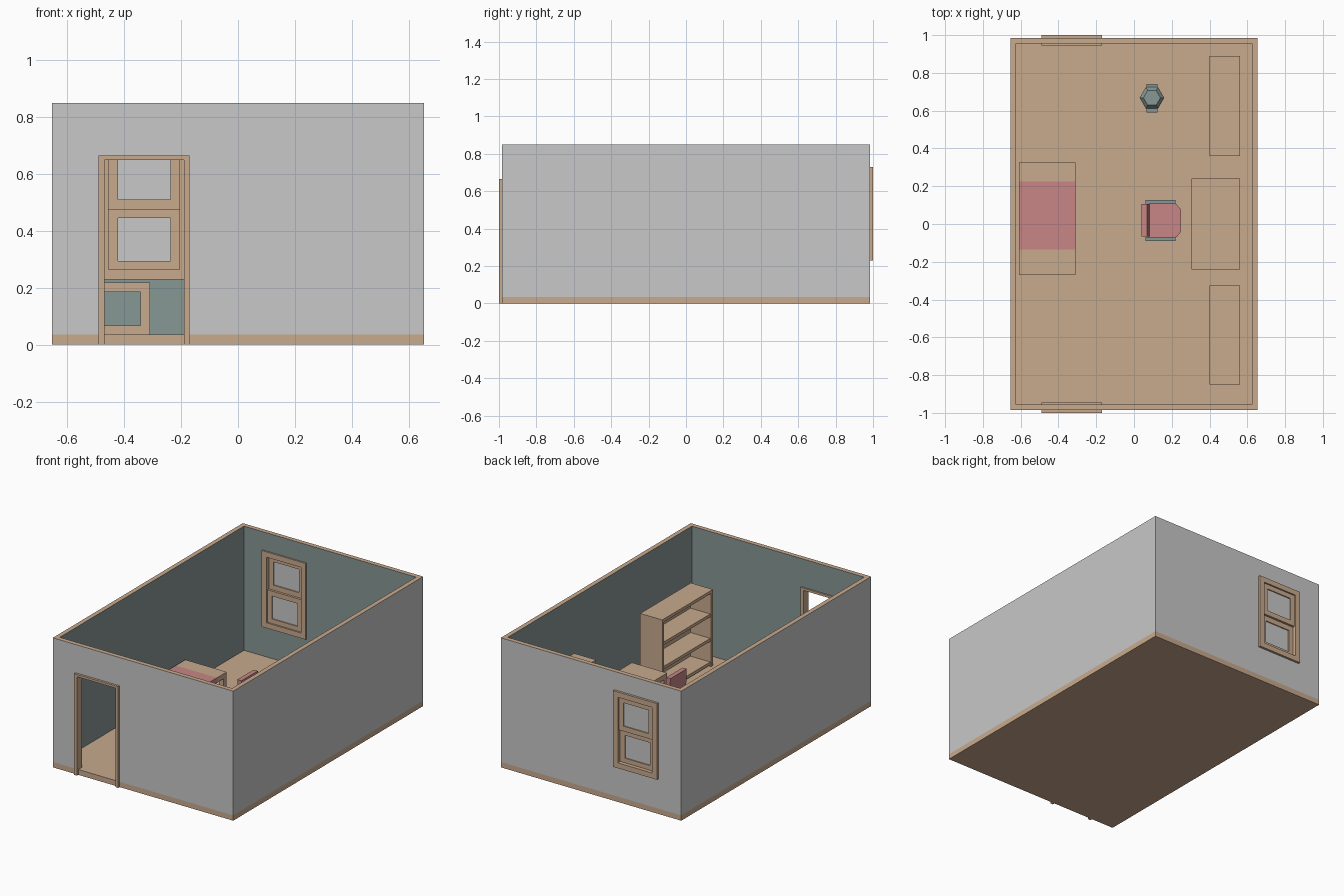
import bpy, bmesh, math
from mathutils import Vector

if "Cube" in bpy.data.objects:
    bpy.data.objects.remove(bpy.data.objects["Cube"])


def material(name, rgb):
    m = bpy.data.materials.new(name)
    m.diffuse_color = (*rgb, 1)
    m.use_nodes = True
    m.node_tree.nodes["Principled BSDF"].inputs["Base Color"].default_value = m.diffuse_color
    return m


GREY = material("pale_grey", (0.58, 0.58, 0.58))
TEAL = material("dull_teal", (0.24, 0.31, 0.30))
WOOD = material("tan_wood", (0.58, 0.40, 0.27))
PINK = material("dusty_pink", (0.58, 0.24, 0.24))


def make(name, bm, mats):
    bmesh.ops.recalc_face_normals(bm, faces=bm.faces[:])
    me = bpy.data.meshes.new(name)
    bm.to_mesh(me)
    bm.free()
    for m in mats:
        me.materials.append(m)
    ob = bpy.data.objects.new(name, me)
    bpy.context.collection.objects.link(ob)
    return ob


def add_box(bm, x0, x1, y0, y1, z0, z1):
    vs = bmesh.ops.create_cube(bm, size=1)["verts"]
    for v in vs:
        v.co = Vector((x1 if v.co.x > 0 else x0,
                       y1 if v.co.y > 0 else y0,
                       z1 if v.co.z > 0 else z0))


def boxes(name, mat, *dims):
    bm = bmesh.new()
    for d in dims:
        add_box(bm, *d)
    return make(name, bm, [mat])


def prism(name, mat, pts, direction):
    bm = bmesh.new()
    f = bm.faces.new([bm.verts.new(p) for p in pts])
    r = bmesh.ops.extrude_face_region(bm, geom=[f])
    for v in r["geom"]:
        if isinstance(v, bmesh.types.BMVert):
            v.co += Vector(direction)
    return make(name, bm, [mat])


def frame(x0, x1, y0, y1, z0, z1, w):
    """Four bars of width w round an opening in the xz plane."""
    return [(x0, x0 + w, y0, y1, z0, z1), (x1 - w, x1, y0, y1, z0, z1),
            (x0 + w, x1 - w, y0, y1, z0, z0 + w), (x0 + w, x1 - w, y0, y1, z1 - w, z1)]


X, Y, T, F, H = 0.655, 0.985, 0.03, 0.035, 0.85
XI, YI = X - T, Y - T

# Floor slab
boxes("floor", WOOD, (-X, X, -Y, Y, 0, F))

# Walls: grey outside, teal inside, wood on the top edge
bm = bmesh.new()
for d in [(-X, -XI, -Y, Y, F, H), (XI, X, -Y, Y, F, H),
          (-XI, -0.48, -Y, -YI, F, H), (-0.18, XI, -Y, -YI, F, H),
          (-0.48, -0.18, -Y, -YI, 0.655, H),
          (-XI, -0.47, YI, Y, F, H), (-0.19, XI, YI, Y, F, H),
          (-0.47, -0.19, YI, Y, F, 0.25), (-0.47, -0.19, YI, Y, 0.71, H)]:
    add_box(bm, *d)
walls = make("walls", bm, [GREY, TEAL, WOOD])
for p in walls.data.polygons:
    c, n = p.center, p.normal
    outer = (abs(n.x) > 0.9 and abs(c.x) > X - 0.01) or (abs(n.y) > 0.9 and abs(c.y) > Y - 0.01)
    p.material_index = 2 if abs(n.z) > 0.9 else (0 if outer else 1)

# Door frame
boxes("door_frame", WOOD, (-0.49, -0.47, -1, -0.945, 0, 0.665),
      (-0.19, -0.17, -1, -0.945, 0, 0.665), (-0.47, -0.19, -1, -0.945, 0.65, 0.665))

# Sash window
boxes("window_casing", WOOD, *frame(-0.49, -0.17, 0.945, 1.0, 0.23, 0.73, 0.035))
boxes("lower_sash", WOOD, *frame(-0.455, -0.205, 0.955, 0.975, 0.262, 0.478, 0.033))
boxes("upper_sash", WOOD, *frame(-0.455, -0.205, 0.970, 0.990, 0.478, 0.697, 0.033))
boxes("window_panes", GREY, (-0.425, -0.235, 0.962, 0.968, 0.29, 0.45),
      (-0.425, -0.235, 0.977, 0.983, 0.505, 0.67))


def table(name, x0, x1, y0, y1, top, w=0.033):
    """Open end frames carrying a separate top."""
    d = []
    for a in (y0, y1 - w):
        d += [(x0, x0 + w, a, a + w, F, top - w), (x1 - w, x1, a, a + w, F, top - w),
              (x0 + w, x1 - w, a, a + w, F, F + w)]
    boxes(name, WOOD, *d)


# Side table with a pink band across the top
table("side_table_frames", -0.61, -0.31, -0.27, 0.325, 0.218)
bm = bmesh.new()
for a, b in ((-0.27, -0.135), (-0.135, 0.225), (0.225, 0.325)):
    add_box(bm, -0.61, -0.31, a, b, 0.185, 0.218)
top = make("side_table_top", bm, [WOOD, PINK])
for p in top.data.polygons:
    p.material_index = int(-0.13 < p.center.y < 0.22)

# Desk
table("desk_frames", 0.305, 0.56, -0.24, 0.24, 0.245)
boxes("desk_top", WOOD, (0.305, 0.56, -0.24, 0.24, 0.212, 0.245))


# Tall bookshelves
def bookshelf(name, y0, y1):
    x0, x1, h, w = 0.40, 0.56, 0.535, 0.02
    d = [(x0, x1, y0, y1, h - w, h), (x1 - 0.012, x1, y0 + w, y1 - w, F, h - w)]
    d += [(x0, x1, a, a + w, F, h - w) for a in (y0, y1 - w)]
    d += [(x0 + 0.005, x1 - 0.012, y0 + w, y1 - w, z, z + w) for z in (0.045, 0.2, 0.36)]
    boxes(name, WOOD, *d)


bookshelf("front_bookshelf", -0.85, -0.325)
bookshelf("back_bookshelf", 0.36, 0.89)

# Chair facing the desk
prism("seat", PINK, [(0.075, -0.07, 0.15), (0.225, -0.07, 0.15), (0.25, -0.04, 0.15),
                     (0.25, 0.075, 0.15), (0.225, 0.105, 0.15), (0.075, 0.105, 0.15)], (0, 0, 0.035))
prism("backrest", PINK, [(0.05, -0.065, 0.16), (0.082, -0.065, 0.16),
                         (0.07, -0.065, 0.41), (0.04, -0.065, 0.41)], (0, 0.17, 0))
arms = []
for a, b in ((-0.09, -0.07), (0.107, 0.127)):
    arms += [(0.06, 0.22, a, b, 0.225, 0.24), (0.13, 0.155, a, b, 0.145, 0.225)]
boxes("armrests", TEAL, *arms, (0.13, 0.155, -0.07, 0.107, 0.138, 0.15))
boxes("chair_base", TEAL, (0.13, 0.16, 0.003, 0.033, 0.055, 0.14),
      (0.06, 0.23, 0.006, 0.03, F, 0.055), (0.133, 0.157, -0.07, 0.106, F, 0.055))

# Six-sided bin with a bevelled lid and two handles
bm = bmesh.new()
rings = []
for r, z in ((0.05, F), (0.065, 0.15), (0.045, 0.175)):
    rings.append([bm.verts.new((0.095 + r * math.cos(i * math.pi / 3),
                                0.668 + r * math.sin(i * math.pi / 3), z)) for i in range(6)])
for lo, hi in zip(rings, rings[1:]):
    for i in range(6):
        bm.faces.new((lo[i], lo[(i + 1) % 6], hi[(i + 1) % 6], hi[i]))
bm.faces.new(rings[0])
bm.faces.new(rings[-1])
make("bin", bm, [TEAL])
boxes("bin_handles", TEAL, (0.065, 0.125, 0.59, 0.615, 0.13, 0.145),
      (0.065, 0.125, 0.72, 0.742, 0.13, 0.145))
